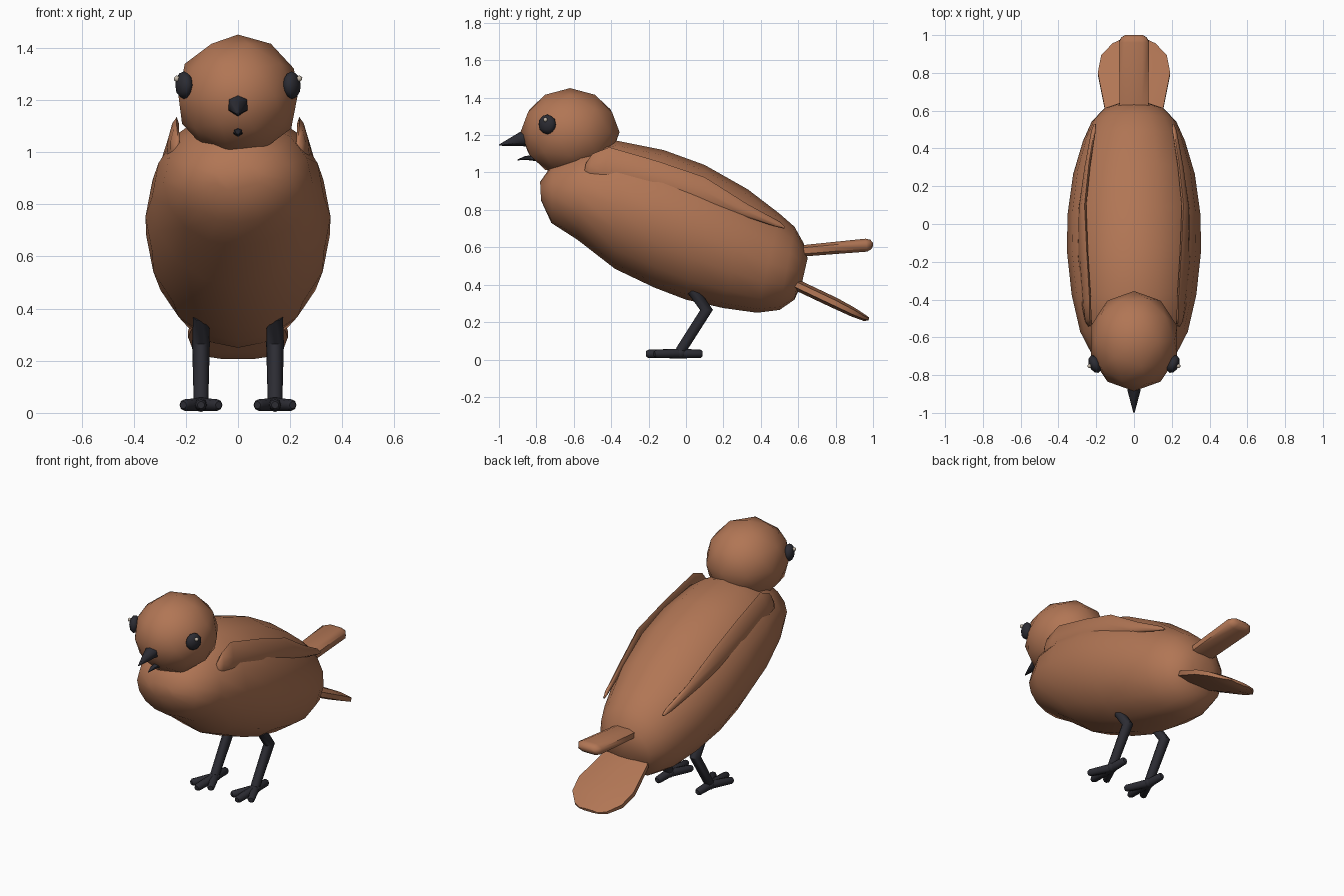
import bpy, bmesh, math
from mathutils import Vector

if "Cube" in bpy.data.objects:
    bpy.data.objects.remove(bpy.data.objects["Cube"])


def material(name, rgb):
    m = bpy.data.materials.new(name)
    m.use_nodes = True
    m.diffuse_color = (*rgb, 1)
    m.node_tree.nodes["Principled BSDF"].inputs["Base Color"].default_value = (*rgb, 1)
    return m


BROWN = material("warm_brown", (0.44, 0.18, 0.09))
DARK = material("charcoal", (0.025, 0.025, 0.033))
GLINT = material("pale_beige", (0.55, 0.48, 0.4))


def finish(bm, name, mat, angle=60):
    bmesh.ops.recalc_face_normals(bm, faces=bm.faces)
    mesh = bpy.data.meshes.new(name)
    bm.to_mesh(mesh)
    bm.free()
    mesh.materials.append(mat)
    ob = bpy.data.objects.new(name, mesh)
    bpy.context.collection.objects.link(ob)
    bpy.ops.object.select_all(action="DESELECT")
    ob.select_set(True)
    bpy.context.view_layer.objects.active = ob
    bpy.ops.object.shade_smooth_by_angle(angle=math.radians(angle))
    return ob


def loft(name, rows, sides, mat, side=1, power=1.0, angle=60):
    """Skin rounded rings; a row is top y, z, bottom y, z, half width, x top, x bottom."""
    bm = bmesh.new()
    rings = []
    for yt, zt, yb, zb, w, *xs in rows:
        xt, xb = xs if xs else (0, 0)
        top, low = Vector((side * xt, yt, zt)), Vector((side * xb, yb, zb))
        ring = []
        for i in range(sides):
            a = 2 * math.pi * (i + 0.5 * (power < 1)) / sides
            c, s = math.cos(a), math.sin(a)
            c = math.copysign(abs(c) ** power, c)
            s = math.copysign(abs(s) ** power, s)
            p = (top + low) / 2 + (top - low) / 2 * c
            ring.append(bm.verts.new(p + Vector((w * s, 0, 0))))
        rings.append(ring)
    for a, b in zip(rings, rings[1:]):
        for i in range(sides):
            j = (i + 1) % sides
            bm.faces.new((a[i], a[j], b[j], b[i]))
    bm.faces.new(rings[0])
    bm.faces.new(rings[-1])
    return finish(bm, name, mat, angle)


def ball(name, loc, scale, mat, level=2, turn=0):
    bm = bmesh.new()
    bmesh.ops.create_icosphere(bm, subdivisions=level, radius=1)
    bmesh.ops.scale(bm, vec=scale, verts=bm.verts)
    ob = finish(bm, name, mat)
    ob.location = loc
    ob.rotation_euler.z = turn
    return ob


def tube(name, points, radii, mat):
    """Faceted tube along a path, with a radius for each point."""
    curve = bpy.data.curves.new(name, "CURVE")
    curve.dimensions = "3D"
    curve.bevel_depth = 1
    curve.bevel_resolution = 2
    curve.use_fill_caps = True
    spline = curve.splines.new("POLY")
    spline.points.add(len(points) - 1)
    for p, co, r in zip(spline.points, points, radii):
        p.co = (*co, 1)
        p.radius = r
    ob = bpy.data.objects.new(name, curve)
    bpy.context.collection.objects.link(ob)
    bpy.ops.object.select_all(action="DESELECT")
    ob.select_set(True)
    bpy.context.view_layer.objects.active = ob
    bpy.ops.object.convert(target="MESH")
    ob = bpy.context.object
    ob.data.materials.clear()
    ob.data.materials.append(mat)
    bpy.ops.object.shade_smooth_by_angle(angle=math.radians(50))


# Body: tilted rounded rings from breast to rump
loft("body", [
    (-0.78, 0.95, -0.775, 0.85, 0.09),
    (-0.71, 1.05, -0.72, 0.73, 0.21),
    (-0.56, 1.13, -0.58, 0.64, 0.285),
    (-0.37, 1.17, -0.38, 0.485, 0.33),
    (-0.12, 1.12, -0.17, 0.385, 0.355),
    (0.10, 1.04, 0.0, 0.32, 0.352),
    (0.33, 0.91, 0.2, 0.275, 0.322),
    (0.50, 0.78, 0.38, 0.25, 0.27),
    (0.58, 0.71, 0.50, 0.265, 0.225),
    (0.63, 0.62, 0.58, 0.32, 0.165),
    (0.65, 0.54, 0.62, 0.41, 0.08)], 16, BROWN)

# Head and beak
ball("head", (0, -0.62, 1.215), (0.24, 0.265, 0.236), BROWN)
loft("upper_beak", [
    (-0.84, 1.235, -0.84, 1.135, 0.045),
    (-0.89, 1.215, -0.88, 1.142, 0.038),
    (-0.999, 1.15, -0.999, 1.143, 0.004)], 6, DARK)
loft("lower_beak", [
    (-0.80, 1.095, -0.80, 1.06, 0.02),
    (-0.86, 1.088, -0.85, 1.067, 0.016),
    (-0.90, 1.07, -0.90, 1.065, 0.003)], 6, DARK)

# Upper tail bar and wide lower tail fan
loft("upper_tail", [
    (0.55, 0.61, 0.55, 0.54, 0.08),
    (0.64, 0.615, 0.64, 0.55, 0.08),
    (0.96, 0.648, 0.97, 0.575, 0.085),
    (0.985, 0.642, 0.99, 0.588, 0.07),
    (1.0, 0.625, 1.0, 0.605, 0.05)], 8, BROWN, power=0.7)
loft("lower_tail", [
    (0.52, 0.46, 0.53, 0.40, 0.13),
    (0.62, 0.42, 0.60, 0.36, 0.165),
    (0.81, 0.33, 0.78, 0.275, 0.204),
    (0.90, 0.28, 0.88, 0.23, 0.185),
    (0.96, 0.24, 0.95, 0.205, 0.12),
    (0.98, 0.225, 0.975, 0.208, 0.07)], 8, BROWN, power=0.8)

for word, s in (("left", 1), ("right", -1)):
    # Wing: thin blade tapering to the rear
    loft(word + "_wing", [
        (-0.535, 1.05, -0.545, 1.0, 0.010, 0.23, 0.235),
        (-0.50, 1.10, -0.52, 0.985, 0.016, 0.235, 0.25),
        (-0.41, 1.135, -0.45, 0.97, 0.018, 0.235, 0.265),
        (-0.15, 1.06, -0.18, 0.92, 0.018, 0.25, 0.29),
        (0.10, 0.975, 0.07, 0.84, 0.018, 0.262, 0.285),
        (0.33, 0.83, 0.28, 0.775, 0.015, 0.238, 0.255),
        (0.50, 0.738, 0.48, 0.71, 0.012, 0.21, 0.22),
        (0.53, 0.71, 0.525, 0.70, 0.006, 0.205, 0.21)], 8, BROWN, s)

    # Eye with a small glint
    ball(word + "_eye", (s * 0.207, -0.742, 1.257), (0.031, 0.05, 0.053), DARK, 2, -s * 0.4)
    ball(word + "_eye_glint", (s * 0.235, -0.752, 1.282), (0.013, 0.013, 0.013), GLINT, 1)

    # Bent leg and four toes
    x = s * 0.142
    tube(word + "_leg", [(x, 0.035, 0.37), (x, 0.11, 0.265), (x, -0.03, 0.045)],
         (0.03, 0.034, 0.028), DARK)
    toes = {"middle_toe": (0, -0.215), "outer_toe": (0.068, -0.17),
            "inner_toe": (-0.068, -0.17), "back_toe": (0, 0.088)}
    for toe, (dx, y) in toes.items():
        tip = Vector((x + s * dx, y, 0.03))
        root = Vector((x, -0.03, 0.032))
        tube(word + "_" + toe, [root, root.lerp(tip, 0.92), tip],
             (0.026, 0.022, 0.014), DARK)
    ball(word + "_ankle", (x, -0.03, 0.034), (0.032, 0.034, 0.03), DARK, 2)
